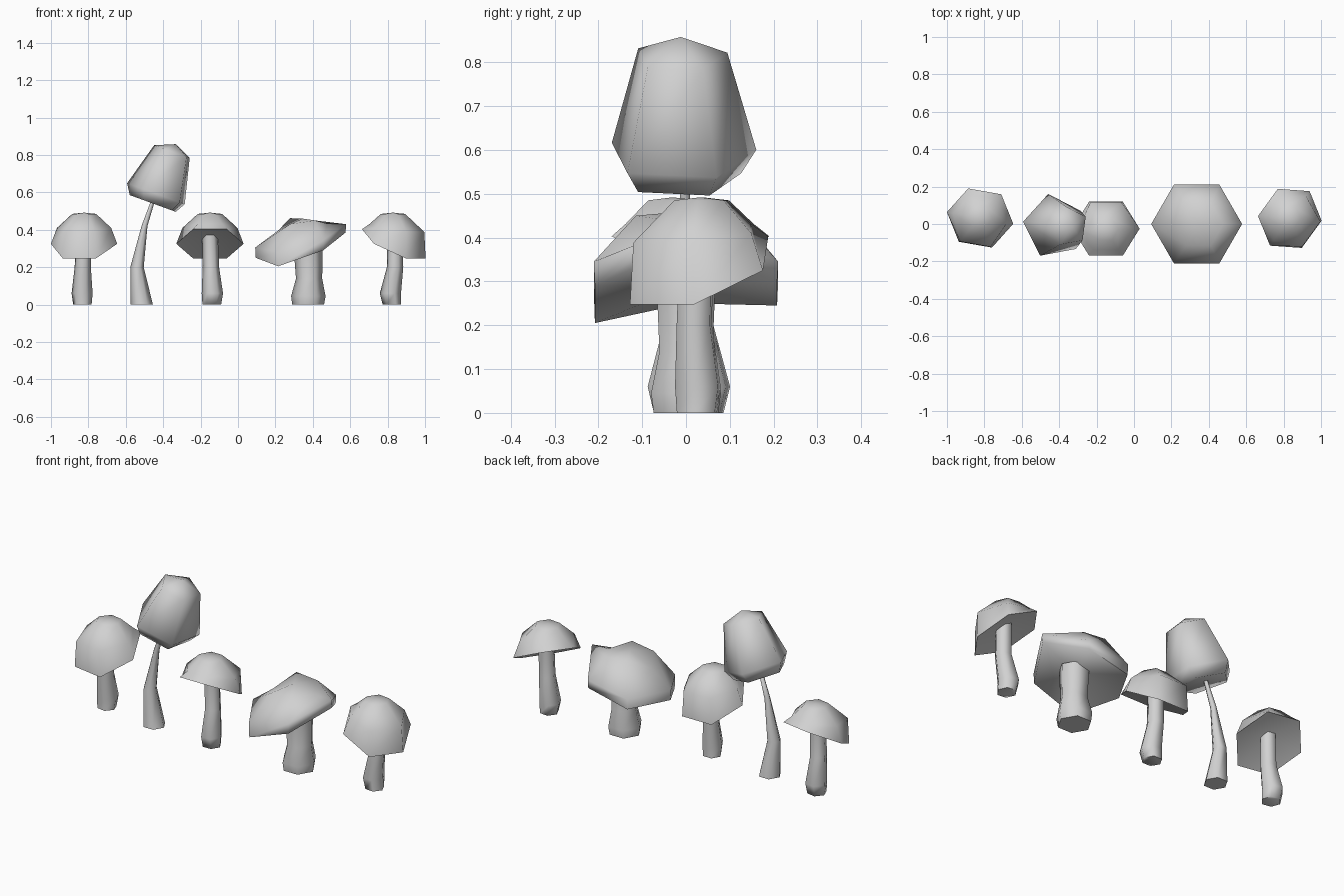
import bpy, bmesh
from math import sin, cos, radians, pi
from mathutils import Vector, Matrix

cube = bpy.data.objects.get("Cube")
if cube:
    bpy.data.objects.remove(cube, do_unlink=True)

# One plain colour for everything
GREY = (0.64, 0.64, 0.64, 1)
grey = bpy.data.materials.new("plain_grey")
grey.use_nodes = True
grey.diffuse_color = GREY
grey.node_tree.nodes["Principled BSDF"].inputs["Base Color"].default_value = GREY


def loft(name, rings, bottom=None, top=None, place=Matrix()):
    """Skin a stack of rings; close each end with a point fan or a flat face."""
    bm = bmesh.new()
    loops = [[bm.verts.new(p) for p in ring] for ring in rings]
    n = len(loops[0])
    for low, high in zip(loops, loops[1:]):
        for i in range(n):
            j = (i + 1) % n
            bm.faces.new((low[i], low[j], high[j], high[i]))
    for loop, tip in ((loops[0], bottom), (loops[-1], top)):
        if tip is None:
            bm.faces.new(loop)
        else:
            centre = bm.verts.new(tip)
            for i in range(n):
                bm.faces.new((loop[i], loop[(i + 1) % n], centre))
    bmesh.ops.recalc_face_normals(bm, faces=bm.faces)
    bm.transform(place)
    mesh = bpy.data.meshes.new(name)
    bm.to_mesh(mesh)
    bm.free()
    mesh.materials.append(grey)
    obj = bpy.data.objects.new(name, mesh)
    bpy.context.collection.objects.link(obj)
    bpy.ops.object.select_all(action='DESELECT')
    obj.select_set(True)
    bpy.context.view_layer.objects.active = obj
    bpy.ops.object.shade_smooth_by_angle(angle=radians(80))


def ring(x, y, z, r, sides=6, start=0):
    """Regular flat ring."""
    angles = [radians(start) + 2 * pi * i / sides for i in range(sides)]
    return [Vector((x + r * cos(a), y + r * sin(a), z)) for a in angles]


def wavy_ring(x, r, heights):
    """Six-sided ring with its own height at each corner."""
    return [Vector((p.x, p.y, z)) for p, z in zip(ring(x, 0, 0, r), heights)]


def stem(name, path, place=Matrix()):
    loft(name, [ring(*p) for p in path], place=place)


# Three small mushrooms share one shape, with the cap drooping to local +y
def small_mushroom(label, x, y, turn):
    place = Matrix.Translation((x, y, 0)) @ Matrix.Rotation(radians(turn), 4, 'Z')
    angles = [i * pi / 3 for i in range(6)]
    rim, shoulder = [], []
    for a in angles:
        s, c = sin(a), cos(a)
        rim.append(Vector((0.18 * c, 0.167 * s, 0.325 - 0.09 * s)))
        r = 0.147 + 0.02 * s
        shoulder.append(Vector((r * c, r * s, 0.41 - 0.025 * s)))
    loft(label + "_cap", [rim, shoulder, ring(0, -0.005, 0.485, 0.065)],
         bottom=(0, 0, 0.365), top=(0, -0.005, 0.492), place=place)
    stem(label + "_stem", [(0.01, -0.005, 0, 0.05), (0.013, -0.013, 0.06, 0.057),
                           (0.005, 0.012, 0.2, 0.044), (0, 0.01, 0.38, 0.042)], place)


small_mushroom("right_end_mushroom", -0.823, 0.032, -190)
small_mushroom("middle_mushroom", -0.15, -0.025, 0)
small_mushroom("left_end_mushroom", 0.833, 0.03, -126)

# Tall mushroom: bent thin stem and a leaning five-sided bell
lean = Matrix.Translation((-0.43, -0.012, 0.59)) @ Matrix.Rotation(radians(20), 4, 'Y')
bell = [(-0.055, 0.14), (0, 0.175), (0.24, 0.108)]
loft("tall_mushroom_cap", [ring(0, 0, z, r, 5, 172) for z, r in bell],
     bottom=(0, 0, -0.045), top=(0, 0, 0.285), place=lean)
stem("tall_mushroom_stem", [(-0.515, 0, 0, 0.06), (-0.54, 0, 0.2, 0.036),
                            (-0.5, 0, 0.42, 0.016), (-0.45, -0.005, 0.57, 0.01)])

# Broad mushroom: wavy tilted cap on a thick stem
loft("broad_mushroom_cap",
     [wavy_ring(0.335, 0.24, (0.385, 0.3, 0.245, 0.25, 0.205, 0.29)),
      wavy_ring(0.335, 0.243, (0.43, 0.345, 0.3, 0.305, 0.28, 0.345)),
      wavy_ring(0.345, 0.132, (0.433, 0.45, 0.462, 0.395, 0.43, 0.45))],
     bottom=(0.36, 0, 0.29), top=(0.345, 0, 0.46))
stem("broad_mushroom_stem", [(0.375, 0, 0, 0.085), (0.376, 0, 0.045, 0.092),
                             (0.38, 0, 0.14, 0.07), (0.375, 0, 0.31, 0.078)])
